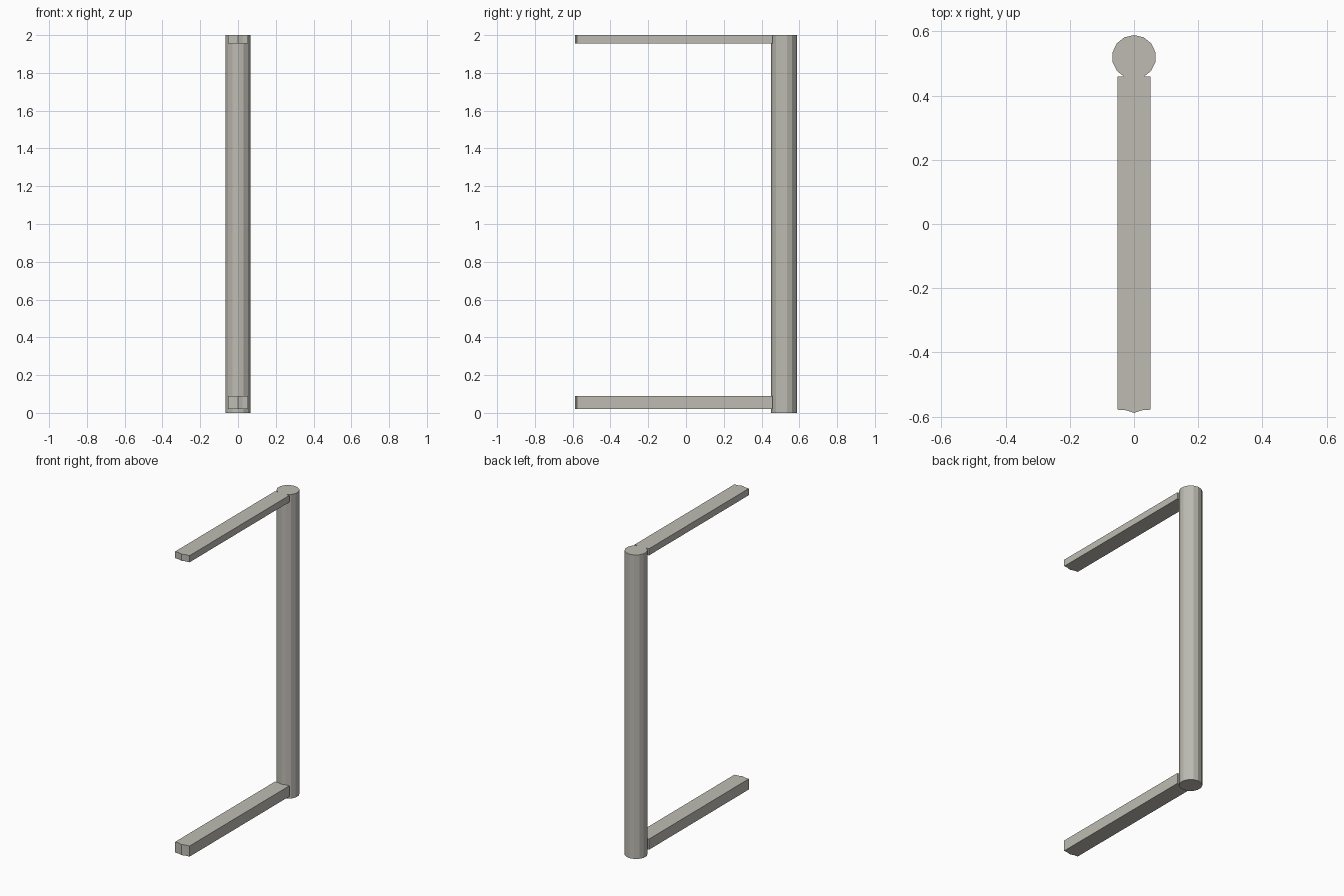
import bpy, bmesh

if "Cube" in bpy.data.objects:
    bpy.data.objects.remove(bpy.data.objects["Cube"])

# Warm grey finish shared by all parts
finish = bpy.data.materials.new("warm_grey")
finish.diffuse_color = (0.51, 0.50, 0.45, 1)
finish.use_nodes = True
finish.node_tree.nodes["Principled BSDF"].inputs["Base Color"].default_value = finish.diffuse_color


def bar(name, z0, z1):
    # Flat bar with a shallow point on its free end
    outline = [(-0.052, 0.459), (-0.052, -0.578), (-0.024, -0.58), (0, -0.588),
               (0.024, -0.58), (0.052, -0.578), (0.052, 0.459)]
    bm = bmesh.new()
    face = bm.faces.new([bm.verts.new((x, y, z0)) for x, y in outline])
    ext = bmesh.ops.extrude_face_region(bm, geom=[face])
    top = [v for v in ext["geom"] if isinstance(v, bmesh.types.BMVert)]
    bmesh.ops.translate(bm, verts=top, vec=(0, 0, z1 - z0))
    bmesh.ops.recalc_face_normals(bm, faces=bm.faces)
    mesh = bpy.data.meshes.new(name)
    bm.to_mesh(mesh)
    bm.free()
    mesh.materials.append(finish)
    bpy.context.collection.objects.link(bpy.data.objects.new(name, mesh))


# Upright post
bpy.ops.mesh.primitive_cylinder_add(vertices=14, radius=0.0685, depth=2,
                                    location=(0, 0.5195, 1))
post = bpy.context.object
post.name = "post"
post.data.materials.append(finish)

# Horizontal bars
bar("lower_bar", 0.02, 0.09)
bar("upper_bar", 1.956, 2.0)
